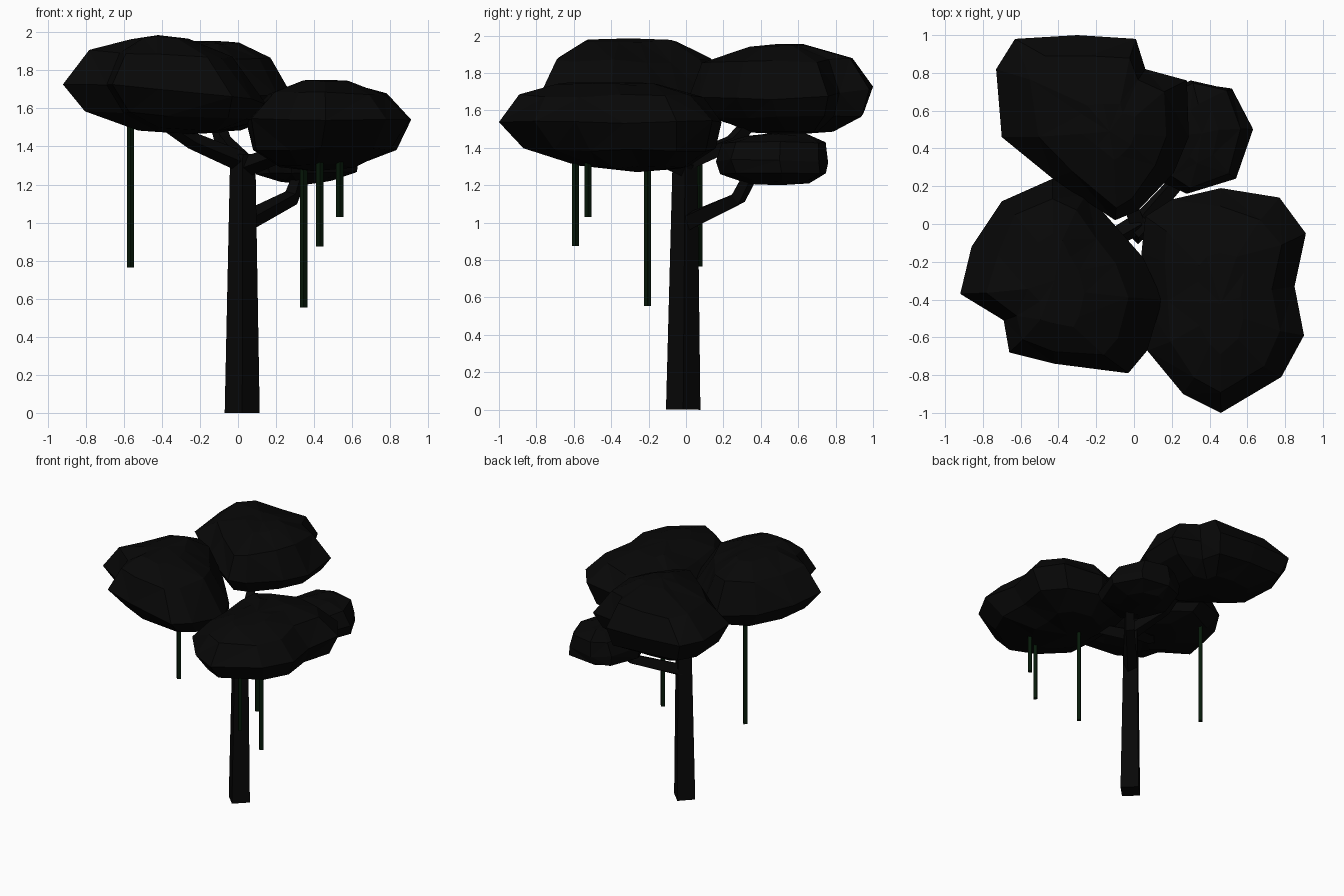
import bpy, bmesh, math, random
from mathutils import Vector

random.seed(4)
cube = bpy.data.objects.get("Cube")
if cube:
    bpy.data.objects.remove(cube, do_unlink=True)


def material(name, rgb):
    m = bpy.data.materials.new(name)
    m.use_nodes = True
    m.diffuse_color = (*rgb, 1)
    m.node_tree.nodes["Principled BSDF"].inputs["Base Color"].default_value = (*rgb, 1)
    return m


BARK = material("dark bark", (0.0022, 0.0022, 0.0022))
LEAF = material("dark foliage", (0.0023, 0.0023, 0.0023))
VINE = material("vine green", (0.002, 0.01, 0.0028))


def loft(name, rings, mat, tips=None):
    """Skin a stack of equal-length rings; close with tip points or flat caps."""
    bm = bmesh.new()
    loops = [[bm.verts.new(p) for p in ring] for ring in rings]
    n = len(loops[0])
    for low, high in zip(loops, loops[1:]):
        for i in range(n):
            j = (i + 1) % n
            bm.faces.new((low[i], low[j], high[j], high[i]))
    if tips:
        for end, tip in zip((loops[0], loops[-1]), tips):
            point = bm.verts.new(tip)
            for i in range(n):
                bm.faces.new((end[i], end[(i + 1) % n], point))
        bmesh.ops.triangulate(bm, faces=bm.faces[:])
    else:
        bm.faces.new(loops[0])
        bm.faces.new(loops[-1])
    bmesh.ops.recalc_face_normals(bm, faces=bm.faces[:])
    mesh = bpy.data.meshes.new(name)
    bm.to_mesh(mesh)
    bm.free()
    mesh.materials.append(mat)
    obj = bpy.data.objects.new(name, mesh)
    bpy.context.collection.objects.link(obj)


def tube(name, path, radii, mat):
    """Four-sided tube along a path, each ring square to the path."""
    pts = [Vector(p) for p in path]
    rings = []
    for i, (p, r) in enumerate(zip(pts, radii)):
        d = (pts[min(i + 1, len(pts) - 1)] - pts[max(i - 1, 0)]).normalized()
        side = d.cross(Vector((0, 1, 0))).normalized()
        up = d.cross(side)
        rings.append([p + r * v for v in (side, up, -side, -up)])
    loft(name, rings, mat)


def canopy(name, outline, rim, base, peak, tilt=(0, 0), full=1.0, crown=0.3):
    """Domed foliage cloud: the plan outline shrunk towards its base and peak points."""
    xs, ys = zip(*outline)
    cx, cy = (min(xs) + max(xs)) / 2, (min(ys) + max(ys)) / 2
    # width scale, depth scale, share of the way from rim to base (-) or peak (+)
    levels = ((.46, .48, -.9), (.85, .84, -.56), (1, 1, 0), (.7, .82, .66), (.28, crown, .95))
    rings = []
    for sx, sy, share in levels:
        tip = peak if share > 0 else base
        follow = share ** 2
        ox, oy = cx + (tip[0] - cx) * follow, cy + (tip[1] - cy) * follow
        wobble = 0.04 if share else 0
        grow = full if share else 1
        ring = []
        for x, y in outline:
            s = grow * (1 + random.uniform(-wobble, wobble))
            edge = rim + tilt[0] * (x - cx) + tilt[1] * (y - cy)
            z = edge + abs(share) * (tip[2] - edge) + random.uniform(-0.01, 0.01)
            ring.append((ox + (x - cx) * sx * s, oy + (y - cy) * sy * s, z))
        rings.append(ring)
    loft(name, rings, LEAF, tips=(base, peak))


# Foliage clouds
canopy("front_right_canopy",
       [(-.92, -.37), (-.86, -.12), (-.7, .12), (-.43, .24), (-.25, .16), (-.09, -.02),
        (.05, -.18), (.15, -.4), (.07, -.67), (-.03, -.79), (-.42, -.74), (-.66, -.68), (-.69, -.51)],
       1.67, (-.26, -.2, 1.465), (-.42, -.3, 1.985), tilt=(-.1, -.06), crown=.5)
canopy("front_left_canopy",
       [(.04, -.15), (.06, .04), (.2, .13), (.46, .19), (.77, .14), (.91, -.05), (.85, -.33),
        (.9, -.59), (.78, -.81), (.46, -1), (.26, -.9), (.07, -.67), (.05, -.4)],
       1.54, (.4, -.26, 1.27), (.46, -.42, 1.75), crown=.45)
canopy("back_right_canopy",
       [(-.73, .82), (-.63, .98), (-.3, 1), (.01, .98), (.06, .82), (.28, .76),
        (.29, .46), (.21, .27), (.02, .07), (-.1, .02), (-.43, .24), (-.7, .46)],
       1.7, (-.22, .57, 1.47), (-.13, .49, 1.955), tilt=(-.06, .04))
canopy("back_left_canopy",
       [(.16, .7), (.3, .76), (.52, .71), (.63, .5), (.54, .24), (.28, .16), (.15, .22), (.09, .45)],
       1.33, (.36, .5, 1.2), (.36, .48, 1.48), full=1.12, crown=.45)

# Trunk and branches
tube("trunk", [(.022, -.015, 0), (.025, -.005, 1.36)], (.092, .066), BARK)
BRANCHES = {
    "front_right_branch": [(.02, 0, 1.32), (-.24, -.15, 1.43), (-.42, -.26, 1.55)],
    "front_left_branch": [(.03, 0, 1.29), (.22, -.18, 1.36), (.36, -.32, 1.42)],
    "back_right_branch": [(.02, 0, 1.32), (-.08, .25, 1.43), (-.13, .4, 1.6)],
    "back_left_branch": [(.03, 0, 1.0), (.28, .28, 1.13), (.34, .36, 1.28)],
}
for name, path in BRANCHES.items():
    tube(name, path, (.055, .045, .038), BARK)

# Hanging vines: x, y, lower end, upper end
VINES = [(-.565, .07, .765, 1.65), (.345, -.205, .555, 1.4),
         (.43, -.59, .875, 1.4), (.535, -.525, 1.03, 1.4)]
for i, (x, y, low, high) in enumerate(VINES):
    tube(f"vine_{i + 1}", [(x, y, low), (x, y, high)], (.019, .019), VINE)
